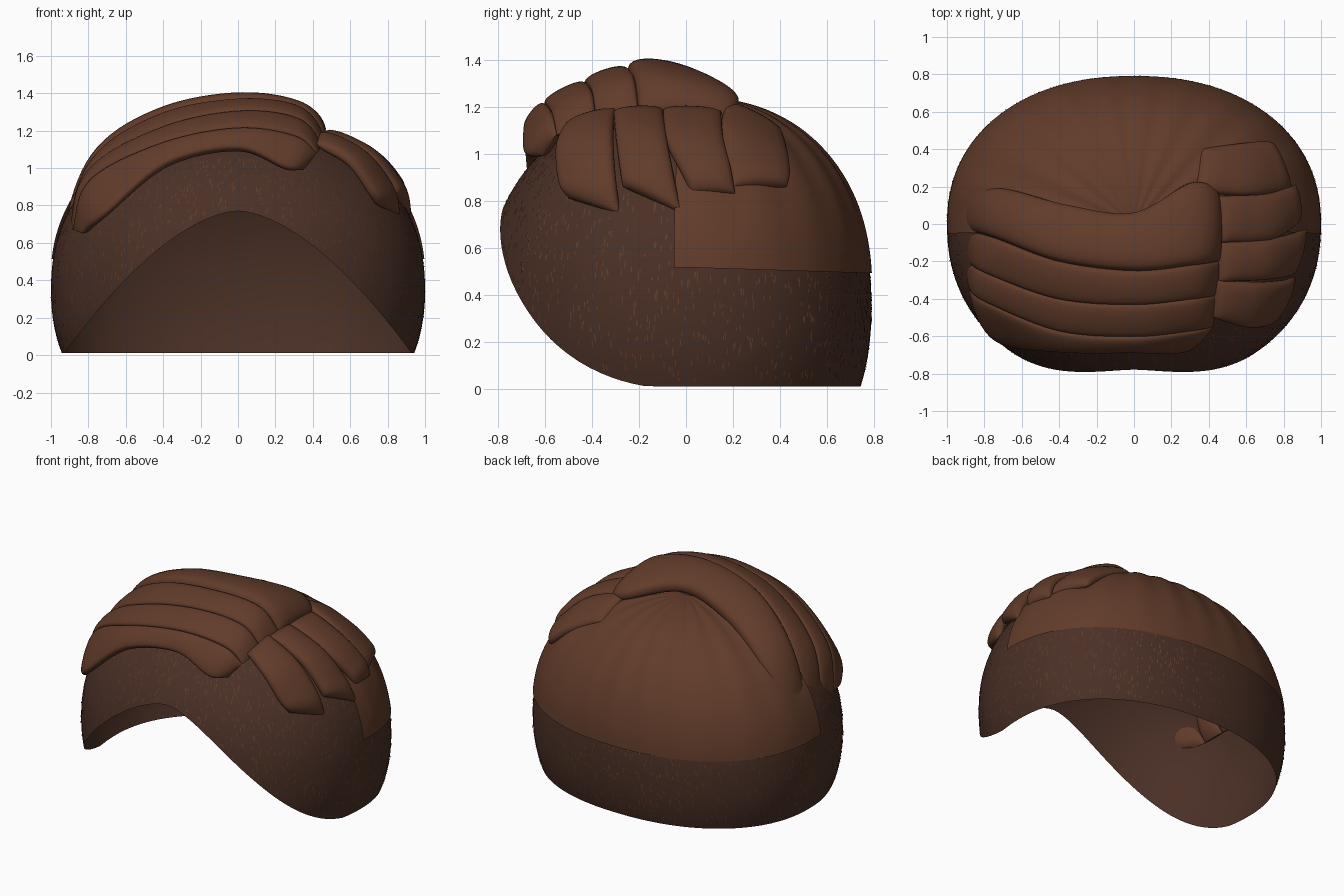
import bpy, bmesh, math, random
from mathutils import Vector

if "Cube" in bpy.data.objects:
    bpy.data.objects.remove(bpy.data.objects["Cube"])

random.seed(4)
N, CZ = 2.2, 0.35          # roundness and centre height of the head form


def material(name, rgb):
    m = bpy.data.materials.new(name)
    m.diffuse_color = (*rgb, 1)
    m.use_nodes = True
    m.node_tree.nodes["Principled BSDF"].inputs["Base Color"].default_value = m.diffuse_color
    return m


HAIR = material("hair_brown", (0.12, 0.045, 0.023))
STUBBLE = material("stubble_dark", (0.068, 0.029, 0.019))


def dome(az, lat, off=0.0):
    """Point on the head form; the front half is deeper than the back."""
    d = Vector((math.cos(lat) * math.cos(az), math.cos(lat) * math.sin(az), math.sin(lat)))
    b = 0.79 if d.y > 0 else 0.86
    r = (abs(d.x) ** N + abs(d.y / b) ** N + abs(d.z / 0.88) ** N) ** (-1 / N)
    return d * (r + off) + Vector((0, 0, CZ))


def hairline(p):
    """Height of the lower edge: flat behind, arched across the face."""
    if p.y > 0:
        return 0.01
    return max(0.01, 0.77 * (1 - (abs(p.x) / 0.935) ** 1.68))


def edge_lat(az, height):
    lo, hi = -1.2, 1.4
    for _ in range(30):
        mid = (lo + hi) / 2
        p = dome(az, mid)
        lo, hi = (mid, hi) if p.z < height(p) else (lo, mid)
    return hi


def build(name, rows, mat, closed=False, caps=False):
    """Skin a grid of points into a smooth object."""
    bm = bmesh.new()
    vs = [[bm.verts.new(p) for p in row] for row in rows]
    n = len(rows[0])
    for a, b in zip(vs, vs[1:]):
        for j in range(n if closed else n - 1):
            k = (j + 1) % n
            bm.faces.new((a[j], a[k], b[k], b[j]))
    if caps:
        bm.faces.new(vs[0])
        bm.faces.new(vs[-1])
    bmesh.ops.remove_doubles(bm, verts=bm.verts, dist=1e-5)
    bmesh.ops.recalc_face_normals(bm, faces=bm.faces)
    me = bpy.data.meshes.new(name)
    bm.to_mesh(me)
    bm.free()
    ob = bpy.data.objects.new(name, me)
    bpy.context.collection.objects.link(ob)
    me.materials.append(mat)
    bpy.context.view_layer.objects.active = ob
    ob.select_set(True)
    bpy.ops.object.shade_smooth_by_angle(angle=math.radians(50))
    ob.select_set(False)
    return ob


# Cropped scalp shell
cols = []
for i in range(129):
    az = 2 * math.pi * i / 128
    low = edge_lat(az, hairline)
    cols.append([dome(az, low + (math.pi / 2 - low) * j / 40) for j in range(41)])
build("scalp", cols, STUBBLE)

# Fine stubble flecks lying on the scalp
bm = bmesh.new()
while len(bm.faces) < 1500:
    az, lat = random.uniform(0, 2 * math.pi), random.uniform(-0.35, 0.9)
    drop = random.uniform(0.012, 0.035)
    p, q = dome(az, lat, 0.002), dome(az, lat - drop, 0.003)
    if q.z < hairline(q) + 0.01 or (p.y > -0.05 and p.z > 0.5):
        continue
    s = Vector((-math.sin(az), math.cos(az), 0)) * 0.0025
    bm.faces.new([bm.verts.new(v) for v in (p - s, p + s, q + s, q - s)])
me = bpy.data.meshes.new("stubble_flecks")
bm.to_mesh(me)
bm.free()
me.materials.append(HAIR)
bpy.context.collection.objects.link(bpy.data.objects.new("stubble_flecks", me))

# Longer back layer with soft grooves fanning from the crown
cols = []
for i in range(161):
    az = math.radians(-3.0 + 186.0 * i / 160)
    low = edge_lat(az, lambda p: 0.515 - 0.025 * max(p.y, 0) / 0.79)
    col = []
    for j in range(33):
        t = j / 32
        groove = 0.004 * math.sin(az * 22) * math.sin(math.pi * t)
        col.append(dome(az, low + (math.pi / 2 - low) * t, 0.008 + 0.016 * math.sin(math.pi * t) + groove))
    cols.append(col)
build("back_layer", cols, HAIR)


def spline(pts, t):
    """Catmull-Rom point, t from 0 to 1."""
    pts = [Vector(p) for p in pts]
    pts = [2 * pts[0] - pts[1]] + pts + [2 * pts[-1] - pts[-2]]
    u = t * (len(pts) - 3)
    i = min(int(u), len(pts) - 4)
    u -= i
    a, b, c, d = pts[i:i + 4]
    return 0.5 * (2 * b + (c - a) * u + (2 * a - 5 * b + 4 * c - d) * u * u
                  + (3 * b - a - 3 * c + d) * u ** 3)


def clump(name, front, back, bulge, sink, steps=44, ring=28, tail=0.3):
    """Padded lock of hair stretched between two edge curves, thinning at its tail."""
    rows = []
    for i in range(steps + 1):
        t = i / steps
        f, b = spline(front, t), spline(back, t)
        t0, t1 = max(t - 0.02, 0), min(t + 0.02, 1)
        along = spline(front, t1) + spline(back, t1) - spline(front, t0) - spline(back, t0)
        mid, half = (f + b) / 2, (b - f) / 2
        n = along.cross(half).normalized()
        if n.dot(mid - Vector((0, 0, 0.3))) < 0:
            n = -n
        end = min(1, t / 0.15, (1 - t) / tail)
        puff = 0.2 + 0.8 * math.sqrt(max(0, 1 - (1 - end) ** 2))
        row = []
        for k in range(ring):
            a = 2 * math.pi * k / ring
            s = math.sin(a)
            h = bulge * puff * s ** 0.7 if s > 0 else -sink * puff * abs(s) ** 0.75
            row.append(mid + half * math.cos(a) + n * h)
        rows.append(row)
    build(name, rows, HAIR, closed=True, caps=True)


# Edge curves of the swept top, crown first, each running right to left
sweep = [
    [(.45, .18, 1.15), (.3, .22, 1.22), (0, .06, 1.29), (-.35, .1, 1.22), (-.65, .18, 1.04), (-.88, .2, .68)],
    [(.46, -.2, 1.17), (.31, -.22, 1.32), (0, -.25, 1.355), (-.4, -.2, 1.28), (-.73, -.08, 1.07), (-.9, -.03, .68)],
    [(.45, -.38, 1.12), (.31, -.4, 1.26), (0, -.43, 1.295), (-.4, -.4, 1.21), (-.77, -.27, 1.0), (-.89, -.2, .68)],
    [(.42, -.55, 1.08), (.3, -.57, 1.17), (0, -.6, 1.21), (-.4, -.57, 1.13), (-.78, -.42, .94), (-.88, -.35, .67)],
    [(.35, -.61, .99), (.25, -.68, 1.0), (0, -.68, 1.1), (-.38, -.68, 1.02), (-.7, -.64, .76), (-.83, -.5, .65)],
]
for i, bulge in enumerate((0.075, 0.034, 0.03, 0.032)):
    clump(f"top_lock_{i + 1}", sweep[i + 1], sweep[i], bulge, 0.05, tail=0.15)

# Locks combed down the right side, front to back
side = [
    ([(.42, -.5, 1.13), (.59, -.55, 1.03), (.7, -.54, .88), (.74, -.5, .81)],
     [(.44, -.3, 1.19), (.67, -.31, 1.07), (.81, -.3, .9), (.86, -.28, .74)]),
    ([(.45, -.31, 1.18), (.68, -.3, 1.07), (.81, -.28, .92), (.84, -.27, .86)],
     [(.45, -.1, 1.19), (.71, -.08, 1.06), (.85, -.05, .9), (.92, -.02, .75)]),
    ([(.45, -.1, 1.19), (.71, -.09, 1.06), (.84, -.02, .92), (.87, .02, .83)],
     [(.45, .15, 1.18), (.69, .16, 1.06), (.81, .19, .94), (.86, .21, .83)]),
    ([(.33, .17, 1.22), (.6, .15, 1.11), (.77, .17, .96), (.84, .2, .86)],
     [(.36, .4, 1.1), (.58, .43, .99), (.69, .44, .91), (.74, .43, .86)]),
]
for i, (front, back) in enumerate(side):
    clump(f"side_lock_{i + 1}", front, back, 0.05, 0.035, steps=30)
